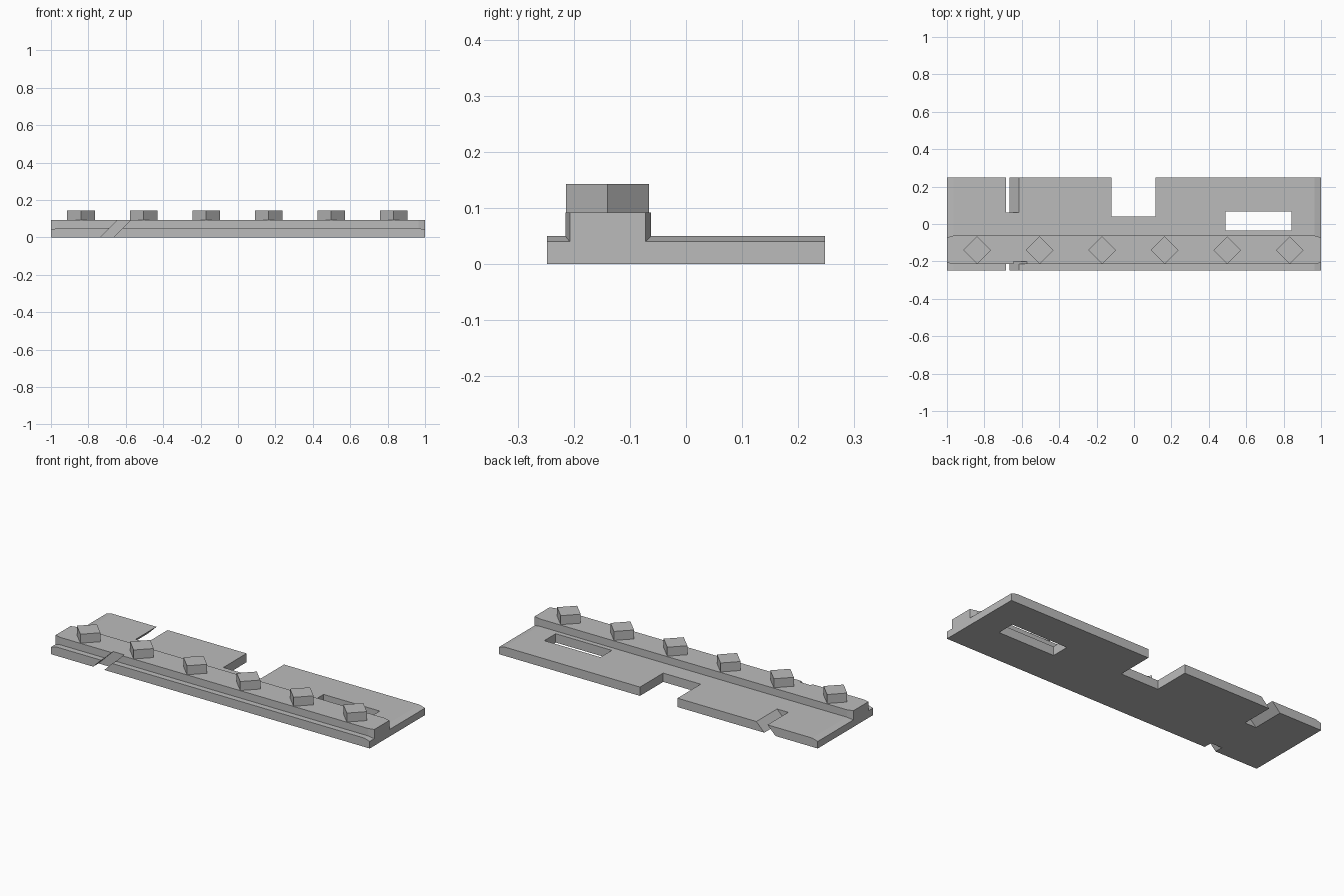
import bpy
import bmesh
from mathutils import Matrix

if "Cube" in bpy.data.objects:
    bpy.data.objects.remove(bpy.data.objects["Cube"], do_unlink=True)

grey = bpy.data.materials.new("light grey")
grey.use_nodes = True
grey.diffuse_color = (0.5, 0.5, 0.5, 1)
grey.node_tree.nodes["Principled BSDF"].inputs["Base Color"].default_value = (0.5, 0.5, 0.5, 1)


def prism(name, points, low, high, axis="Z"):
    """Extrude an outline along z, or an x-z outline along y."""
    bm = bmesh.new()
    place = (lambda a, b, c: (a, b, c)) if axis == "Z" else (lambda a, b, c: (a, c, b))
    face = bm.faces.new([bm.verts.new(place(a, b, low)) for a, b in points])
    new = bmesh.ops.extrude_face_region(bm, geom=[face])["geom"]
    verts = [v for v in new if isinstance(v, bmesh.types.BMVert)]
    bmesh.ops.translate(bm, verts=verts, vec=place(0, 0, high - low))
    bmesh.ops.recalc_face_normals(bm, faces=bm.faces)
    mesh = bpy.data.meshes.new(name)
    bm.to_mesh(mesh)
    bm.free()
    mesh.materials.append(grey)
    obj = bpy.data.objects.new(name, mesh)
    bpy.context.collection.objects.link(obj)
    return obj


def box(name, x0, x1, y0, y1, z0, z1):
    return prism(name, [(x0, y0), (x1, y0), (x1, y1), (x0, y1)], z0, z1)


def cut(target, cutter):
    mod = target.modifiers.new("cut", "BOOLEAN")
    mod.operation = "DIFFERENCE"
    mod.solver = "EXACT"
    mod.object = cutter
    bpy.context.view_layer.objects.active = target
    bpy.ops.object.modifier_apply(modifier=mod.name)


DEPTH, DECK, TOP = 0.248, 0.05, 0.092

# Base plate with sloped ends
plate = prism("base_plate", [(-1, 0), (1, 0), (1, 0.04), (0.965, DECK),
                             (-0.965, DECK), (-1, 0.04)], -DEPTH, DEPTH, "Y")

# Raised rail with tapered ends
rail = prism("rail", [(-1, -0.207), (-0.965, -0.215), (0.965, -0.215), (1, -0.207),
                      (1, -0.072), (0.965, -0.062), (-0.965, -0.062), (-1, -0.072)],
             0.03, TOP)

# Openings and slanted slots
slant = [(-0.785, -0.05), (-0.715, -0.05), (-0.565, 0.1), (-0.635, 0.1)]
rear_notch = box("rear_notch_cutter", -0.12, 0.115, 0.04, 0.4, -0.1, 0.2)
window = box("window_cutter", 0.49, 0.842, -0.035, 0.067, -0.1, 0.2)
rear_slot = prism("rear_slot_cutter", slant, 0.062, 0.4, "Y")
front_slot = prism("front_slot_cutter", slant, -0.4, -0.2, "Y")
for cutter in (rear_notch, window, rear_slot, front_slot):
    cut(plate, cutter)
cut(rail, front_slot)
for cutter in (rear_notch, window, rear_slot, front_slot):
    bpy.data.objects.remove(cutter, do_unlink=True)

# Row of diamond pegs
R = 0.074
for i in range(6):
    peg = prism(f"peg_{i + 1}", [(-R, 0), (0, -R), (R, 0), (0, R)], TOP - 0.01, 0.143)
    peg.data.transform(Matrix.Translation((-0.839 + i * 0.3343, -0.14, 0)))
